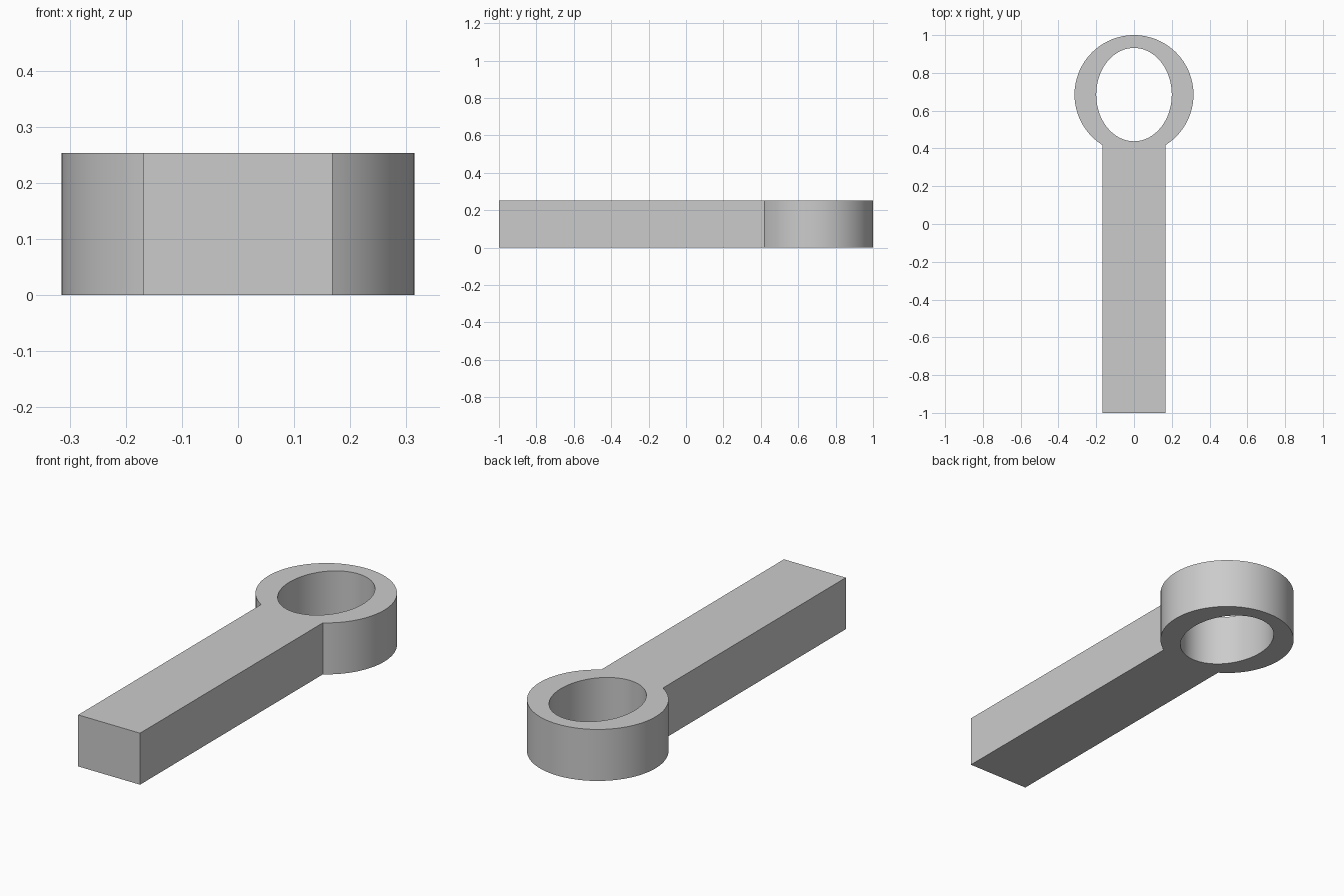
import bpy, bmesh
from math import sin, cos, pi, asin, radians

if "Cube" in bpy.data.objects:
    bpy.data.objects.remove(bpy.data.objects["Cube"])

HEIGHT = 0.253
RADIUS = 0.315          # outer radius of the eye
CENTRE_Y = 1 - RADIUS
HOLE_X, HOLE_Y = 0.2, 0.247
ARM = 0.168             # half width of the arm
ARC_STEPS, NECK_STEPS = 80, 16

grey = bpy.data.materials.new("plain grey")
grey.use_nodes = True
colour = (0.6, 0.6, 0.6, 1)
grey.diffuse_color = colour
grey.node_tree.nodes["Principled BSDF"].inputs["Base Color"].default_value = colour

bm = bmesh.new()

# Angles around the eye: the round arc first, then across the neck
half_neck = asin(ARM / RADIUS)
start, sweep = -pi / 2 + half_neck, 2 * (pi - half_neck)
angles = [start + sweep * i / ARC_STEPS for i in range(ARC_STEPS)]
angles += [start + sweep + 2 * half_neck * i / NECK_STEPS for i in range(NECK_STEPS)]
neck_y = CENTRE_Y - RADIUS * cos(half_neck)

# Outer and inner loops; the neck part of the outer loop is a straight line
outer, inner = [], []
for i, a in enumerate(angles):
    y = CENTRE_Y + RADIUS * sin(a) if i < ARC_STEPS else neck_y
    outer.append(bm.verts.new((RADIUS * cos(a), y, 0)))
    inner.append(bm.verts.new((HOLE_X * cos(a), CENTRE_Y + HOLE_Y * sin(a), 0)))

# Ring of faces around the hole
count = len(angles)
for i in range(count):
    j = (i + 1) % count
    bm.faces.new((outer[i], outer[j], inner[j], inner[i]))

# Arm joined to the neck
end_left = bm.verts.new((ARM, -1, 0))
end_right = bm.verts.new((-ARM, -1, 0))
neck = outer[ARC_STEPS:] + [outer[0]]
bm.faces.new([end_right, end_left] + neck[::-1])

# Thicken upwards into a closed solid
base = bm.faces[:]
top = bmesh.ops.extrude_face_region(bm, geom=base, use_keep_orig=True)["geom"]
bmesh.ops.translate(bm, vec=(0, 0, HEIGHT),
                    verts=[v for v in top if isinstance(v, bmesh.types.BMVert)])
bmesh.ops.recalc_face_normals(bm, faces=bm.faces[:])

mesh = bpy.data.meshes.new("eye_arm")
bm.to_mesh(mesh)
bm.free()
mesh.materials.append(grey)
arm = bpy.data.objects.new("eye_arm", mesh)
bpy.context.collection.objects.link(arm)

# Smooth curved walls, sharp rims and corners
bpy.ops.object.select_all(action="DESELECT")
arm.select_set(True)
bpy.context.view_layer.objects.active = arm
bpy.ops.object.shade_smooth_by_angle(angle=radians(30))
